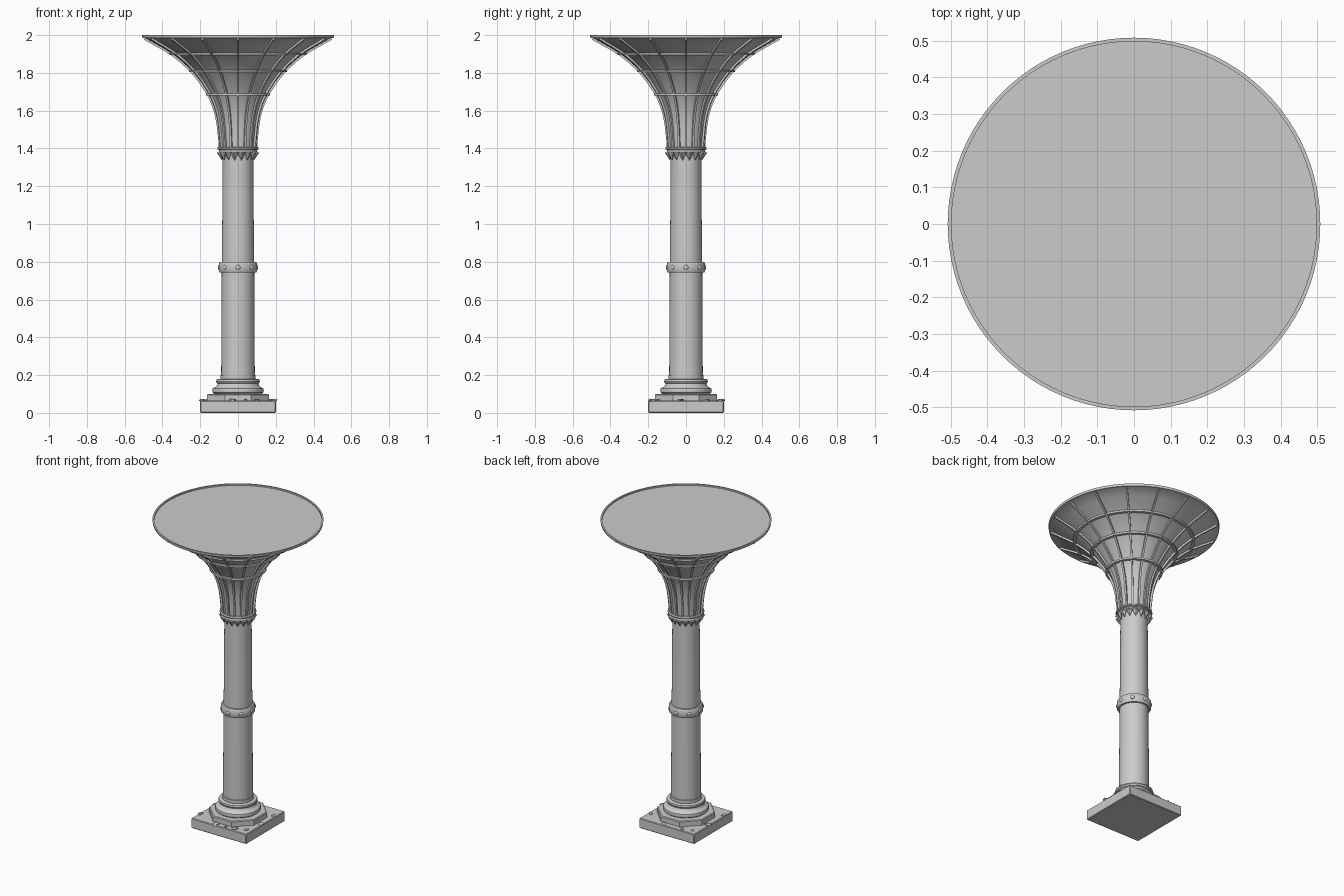
import bpy, bmesh, math, random
from mathutils import Vector, Matrix

if "Cube" in bpy.data.objects:
    bpy.data.objects.remove(bpy.data.objects["Cube"])

random.seed(4)
stone = bpy.data.materials.new("grey stone")
stone.diffuse_color = (0.6, 0.6, 0.6, 1)
stone.use_nodes = True
stone.node_tree.nodes["Principled BSDF"].inputs["Base Color"].default_value = stone.diffuse_color


def finish(bm, name, smooth=True):
    bmesh.ops.recalc_face_normals(bm, faces=bm.faces)
    me = bpy.data.meshes.new(name)
    bm.to_mesh(me)
    bm.free()
    me.materials.append(stone)
    ob = bpy.data.objects.new(name, me)
    bpy.context.collection.objects.link(ob)
    if smooth:
        bpy.ops.object.select_all(action='DESELECT')
        ob.select_set(True)
        bpy.context.view_layer.objects.active = ob
        bpy.ops.object.shade_smooth_by_angle(angle=math.radians(35))
    return ob


def lathe(name, profile, n=64, closed=False, offset=0.0, smooth=True):
    """Spin (radius, z) points; open profiles get end caps."""
    bm = bmesh.new()
    rings = [[bm.verts.new((r * math.cos(a), r * math.sin(a), z))
              for a in (2 * math.pi * i / n + offset for i in range(n))]
             for r, z in profile]
    pairs = list(zip(rings, rings[1:]))
    if closed:
        pairs.append((rings[-1], rings[0]))
    for a, b in pairs:
        for i in range(n):
            j = (i + 1) % n
            bm.faces.new((a[i], a[j], b[j], b[i]))
    if not closed:
        bm.faces.new(rings[0])
        bm.faces.new(rings[-1])
    return finish(bm, name, smooth)


def hoop(name, r, z, w, h):
    lathe(name, [(r - w, z - h), (r + w, z - h), (r + w, z + h), (r - w, z + h)], closed=True)


# Square plinth with softened edges
bm = bmesh.new()
bmesh.ops.create_cube(bm, size=1, matrix=Matrix.Translation((0, 0, 0.0325)) @ Matrix.Diagonal((0.4, 0.4, 0.065, 1)))
bmesh.ops.bevel(bm, geom=bm.edges[:], offset=0.004, segments=1, affect='EDGES')
finish(bm, "plinth", False)

# Octagonal step
R8 = 0.163 / math.cos(math.pi / 8)
lathe("octagon_step", [(R8, 0.06), (R8, 0.096), (R8 - 0.005, 0.101)], 8, offset=math.pi / 8, smooth=False)

# Moulded foot of the column
lathe("base_moulding", [(0.125, 0.1), (0.134, 0.107), (0.137, 0.117), (0.134, 0.128), (0.125, 0.134),
                        (0.116, 0.139), (0.110, 0.148), (0.108, 0.155), (0.113, 0.158), (0.116, 0.167),
                        (0.113, 0.176), (0.106, 0.18), (0.093, 0.18), (0.093, 0.2), (0.085, 0.203)])

# Shaft, gently tapered
lathe("shaft", [(0.089, 0.18), (0.0875, 0.5), (0.086, 0.75), (0.0835, 1.0), (0.081, 1.39)])

# Middle band with studs
lathe("middle_band", [(0.08, 0.742), (0.096, 0.742), (0.101, 0.75), (0.102, 0.77), (0.101, 0.79),
                      (0.096, 0.799), (0.08, 0.799)], closed=True)
bm = bmesh.new()
for i in range(8):
    a = i * math.pi / 4
    m = Matrix.Rotation(a, 4, 'Z') @ Matrix.Translation((0.101, 0, 0.77)) @ Matrix.Diagonal((0.5, 1, 1, 1))
    bmesh.ops.create_uvsphere(bm, u_segments=12, v_segments=8, radius=0.0125, matrix=m)
finish(bm, "band_studs")

# Flared bell: control points interpolated into a smooth curve
KEYS = [(0.090, 1.39), (0.096, 1.47), (0.108, 1.56), (0.128, 1.63), (0.156, 1.69), (0.195, 1.75),
        (0.243, 1.81), (0.345, 1.90), (0.492, 1.985)]


def bell_radius(z):
    i = max(k for k in range(len(KEYS) - 1) if KEYS[k][1] <= z + 1e-9)

    def slope(k):
        a, b = KEYS[max(k - 1, 0)], KEYS[min(k + 1, len(KEYS) - 1)]
        return (b[0] - a[0]) / (b[1] - a[1])
    (r0, z0), (r1, z1) = KEYS[i], KEYS[i + 1]
    d = z1 - z0
    t = (z - z0) / d
    return ((2 * t**3 - 3 * t**2 + 1) * r0 + (t**3 - 2 * t**2 + t) * d * slope(i)
            + (3 * t**2 - 2 * t**3) * r1 + (t**3 - t**2) * d * slope(i + 1))


curve = [(bell_radius(z), z) for z in (1.39 + 0.595 * i / 20 for i in range(21))]
# Bell shell, thin raised lip and recessed flat top
lathe("bell", curve + [(0.506, 1.985), (0.508, 2.0), (0.498, 2.0), (0.498, 1.991)], n=96)

# Sixteen ribs following the bell
bm = bmesh.new()
for i in range(16):
    rot = Matrix.Rotation(i * math.pi / 8, 3, 'Z')
    prev = None
    for k, (r, z) in enumerate(curve):
        a, b = Vector(curve[max(k - 1, 0)]), Vector(curve[min(k + 1, 20)])
        t = (b - a).normalized()
        nr, nz = t.y, -t.x
        w = 0.0055
        sec = [bm.verts.new(rot @ Vector((r + nr * d, s * w, z + nz * d)))
               for d, s in ((-0.004, -1), (0.011, -1), (0.011, 1), (-0.004, 1))]
        if prev:
            for j in range(4):
                q = (j + 1) % 4
                bm.faces.new((prev[j], prev[q], sec[q], sec[j]))
        else:
            bm.faces.new(sec)
        prev = sec
    bm.faces.new(prev)
finish(bm, "bell_ribs")

# Horizontal hoops
for i, z in enumerate((1.685, 1.81, 1.90)):
    hoop("bell_hoop_%d" % (i + 1), bell_radius(z) + 0.008, z, 0.009, 0.006)

# Collar at the neck
lathe("neck_collar", [(0.08, 1.375), (0.1, 1.375), (0.104, 1.381), (0.1, 1.387), (0.1, 1.392),
                      (0.108, 1.395), (0.109, 1.402), (0.104, 1.408), (0.085, 1.408)], closed=True)

# Pointed pendant leaves under the collar
bm = bmesh.new()
for i in range(16):
    rot = Matrix.Rotation((i + 0.5) * math.pi / 8, 3, 'Z')
    pts = [(0.090, -0.019, 1.388), (0.090, 0.019, 1.388), (0.097, 0.017, 1.367), (0.086, 0, 1.336),
           (0.097, -0.017, 1.367), (0.114, 0, 1.377), (0.076, 0, 1.380)]
    v = [bm.verts.new(rot @ Vector(p)) for p in pts]
    for j in range(5):
        for tip in (5, 6):
            bm.faces.new((v[j], v[(j + 1) % 5], v[tip]))
finish(bm, "collar_leaves", False)

# Broken flakes lying on the plinth
bm = bmesh.new()
for x, y, s in ((-0.19, -0.12, 0.024), (-0.03, -0.18, 0.022), (0.04, -0.185, 0.015), (0.10, -0.175, 0.024),
                (0.192, -0.03, 0.026), (0.18, 0.11, 0.02), (0.03, 0.185, 0.024), (-0.10, 0.18, 0.02),
                (-0.188, 0.04, 0.024), (0.165, -0.15, 0.016), (-0.16, 0.16, 0.016)):
    m = (Matrix.Translation((x, y, 0.067)) @ Matrix.Rotation(random.uniform(0, 6), 4, 'Z')
         @ Matrix.Diagonal((s, s * 0.65, 0.008, 1)))
    new = bmesh.ops.create_icosphere(bm, subdivisions=1, radius=1, matrix=m)["verts"]
    for p in new:
        p.co += Vector((random.uniform(-0.15, 0.15) * s, random.uniform(-0.15, 0.15) * s, 0))
finish(bm, "stone_flakes", False)

# Jagged crack line on the front of the plinth
bm = bmesh.new()
path = [(0.115, 0.061), (0.095, 0.047), (0.099, 0.038), (0.078, 0.027), (0.070, 0.013), (0.055, 0.006)]
for (x0, z0), (x1, z1) in zip(path, path[1:]):
    bm.faces.new([bm.verts.new((x, -0.2008, z)) for x, z in
                  ((x0, z0), (x1, z1), (x1 + 0.003, z1 - 0.002), (x0 + 0.003, z0 - 0.002))])
finish(bm, "plinth_crack", False)
